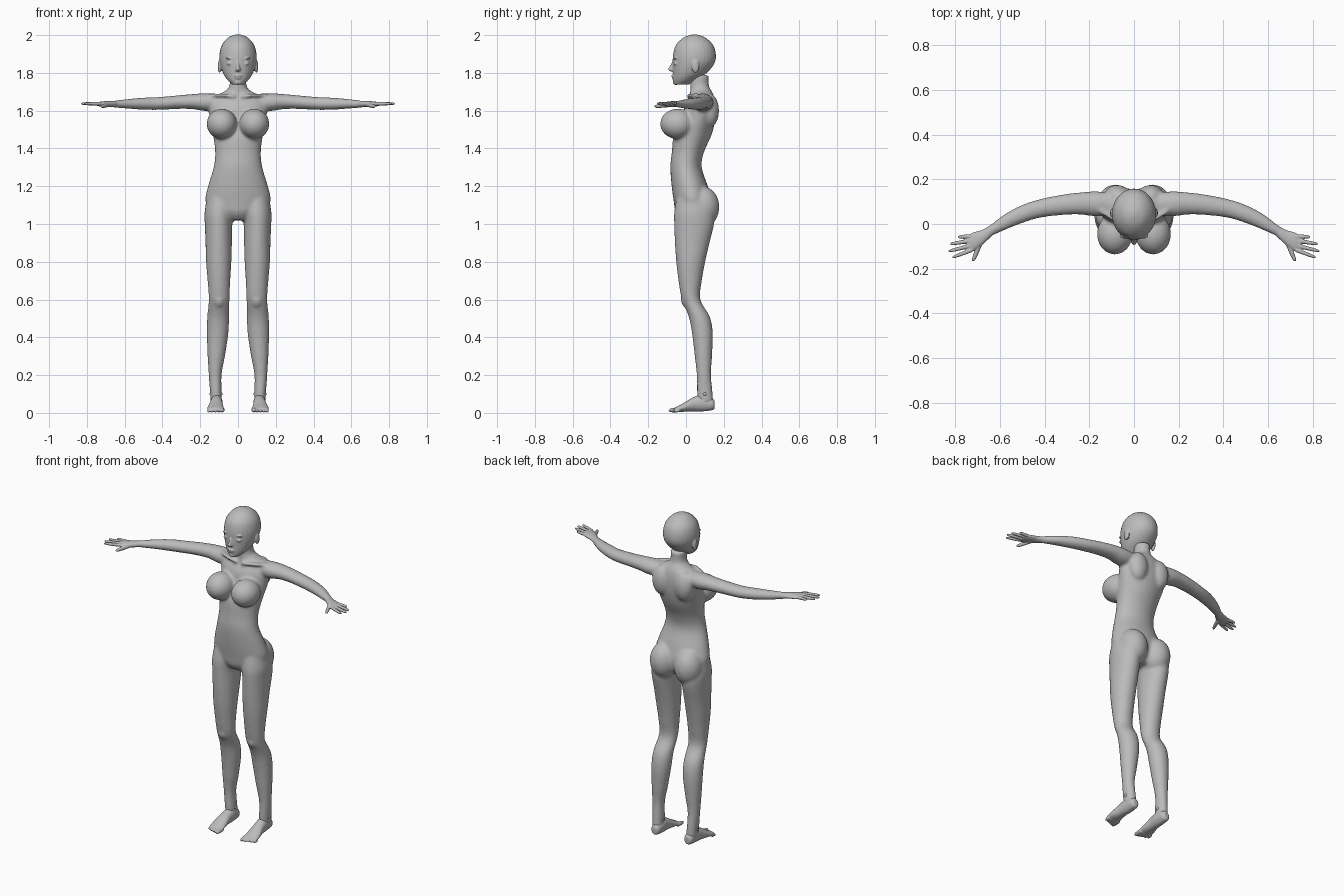
import bpy
import bmesh
import math
from mathutils import Matrix, Vector

cube = bpy.data.objects.get("Cube")
if cube:
    bpy.data.objects.remove(cube, do_unlink=True)

SIDES = 28
STEPS = 4

grey = bpy.data.materials.new("plain_grey")
grey.use_nodes = True
colour = (.5, .5, .5, 1)
grey.diffuse_color = colour
shader = grey.node_tree.nodes["Principled BSDF"]
shader.inputs["Base Color"].default_value = colour
shader.inputs["Roughness"].default_value = .7


def spline(rings):
    """Smoothly interpolate ring parameters (Catmull-Rom)."""
    points = [Vector(ring) for ring in rings]
    points = [points[0]] + points + [points[-1]]
    result = []
    for before, start, end, after in zip(points, points[1:], points[2:], points[3:]):
        for step in range(STEPS):
            t = step / STEPS
            slope_in = (end - before) / 2
            slope_out = (after - start) / 2
            rise = t * t * (3 - 2 * t)
            result.append(start.lerp(end, rise)
                          + slope_in * t * (1 - t) ** 2
                          - slope_out * t * t * (1 - t))
    return result + [points[-1]]


def loft(bm, axis, rings, side=1):
    """Closed tube of ellipses: position on axis, two centres, two radii."""
    first, second = [i for i in range(3) if i != axis]
    loops = []
    for place, c1, c2, r1, r2 in spline(rings):
        loop = []
        for i in range(SIDES):
            angle = math.tau * i / SIDES
            co = Vector()
            co[axis] = place
            co[first] = c1 + r1 * math.cos(angle)
            co[second] = c2 + r2 * math.sin(angle)
            co.x *= side
            loop.append(bm.verts.new(co))
        loops.append(loop)
    for low, high in zip(loops, loops[1:]):
        for i in range(SIDES):
            j = (i + 1) % SIDES
            bm.faces.new((low[i], low[j], high[j], high[i]))
    bm.faces.new(loops[0])
    bm.faces.new(loops[-1])


def blob(bm, centre, radii, side=1):
    x, y, z = centre
    matrix = Matrix.Translation((x * side, y, z)) @ Matrix.Diagonal((*radii, 1))
    bmesh.ops.create_uvsphere(bm, u_segments=24, v_segments=16, radius=1, matrix=matrix)


def digit(bm, axis, base, tip, radius, side):
    """Tapered finger or toe with a rounded tip."""
    base, tip = Vector(base), Vector(tip)
    others = [i for i in range(3) if i != axis]
    rings = []
    for share, scale in ((0, 1), (.5, .95), (.85, .75), (.96, .5), (1, .1)):
        p = base.lerp(tip, share)
        rings.append((p[axis], p[others[0]], p[others[1]], radius * scale, radius * scale))
    loft(bm, axis, rings, side)


def finish(bm, name, voxel, smoothing):
    """Fuse the overlapping volumes into one smooth skin."""
    bmesh.ops.recalc_face_normals(bm, faces=bm.faces)
    mesh = bpy.data.meshes.new(name)
    bm.to_mesh(mesh)
    bm.free()
    mesh.materials.append(grey)
    obj = bpy.data.objects.new(name, mesh)
    bpy.context.collection.objects.link(obj)
    remesh = obj.modifiers.new("fuse", "REMESH")
    remesh.mode = "VOXEL"
    remesh.voxel_size = voxel
    remesh.use_smooth_shade = True
    smooth = obj.modifiers.new("soften", "SMOOTH")
    smooth.factor = .5
    smooth.iterations = smoothing


# Torso and neck
body = bmesh.new()
loft(body, 2, [
    (1.79, 0, .07, .045, .05), (1.73, 0, .072, .046, .05),
    (1.7, 0, .08, .075, .058), (1.67, 0, .085, .14, .065),
    (1.62, 0, .075, .155, .083), (1.55, 0, .065, .148, .09),
    (1.47, 0, .035, .132, .1), (1.38, 0, .01, .121, .085),
    (1.3, 0, 0, .129, .083), (1.2, 0, .02, .159, .096),
    (1.12, 0, .035, .173, .1), (1.06, 0, .035, .13, .09),
    (1.02, 0, .035, .05, .06)])

for side in (1, -1):
    # Chest, shoulder blades and hips
    blob(body, (.086, -.045, 1.53), (.08, .092, .08), side)
    blob(body, (.075, .125, 1.6), (.06, .05, .09), side)
    blob(body, (.083, .085, 1.09), (.084, .092, .11), side)
    # Collar bones
    loft(body, 0, [(.015, .015, 1.675, .012, .009), (.08, .02, 1.682, .012, .009),
                   (.15, .06, 1.683, .014, .01)], side)
    # Arms
    loft(body, 0, [
        (.09, .09, 1.645, .05, .04), (.17, .09, 1.645, .056, .047),
        (.24, .092, 1.648, .05, .04), (.32, .086, 1.645, .046, .036),
        (.42, .07, 1.638, .042, .034), (.5, .045, 1.637, .041, .032),
        (.58, .008, 1.636, .036, .026), (.65, -.035, 1.635, .026, .019),
        (.675, -.053, 1.635, .028, .015)], side)
    # Legs
    loft(body, 2, [
        (1.14, .09, .04, .075, .09), (1.06, .1, .042, .077, .105),
        (1, .103, .043, .073, .106), (.9, .102, .033, .07, .092),
        (.8, .102, .025, .067, .077), (.7, .101, .022, .06, .062),
        (.6, .1, .027, .055, .049), (.51, .105, .07, .058, .056),
        (.42, .108, .087, .057, .055), (.3, .115, .092, .046, .046),
        (.2, .121, .095, .034, .038), (.1, .117, .1, .031, .042),
        (.05, .115, .105, .03, .04)], side)
    # Knee caps
    blob(body, (.1, -.002, .6), (.03, .025, .04), side)
finish(body, "body", .008, 8)

# Head with face and ears
head = bmesh.new()
loft(head, 2, [
    (2.003, 0, .045, .012, .014), (1.988, 0, .045, .05, .056),
    (1.95, 0, .045, .084, .097), (1.9, 0, .045, .098, .113),
    (1.85, 0, .04, .096, .111), (1.8, 0, .02, .08, .09),
    (1.765, 0, -.005, .058, .064), (1.738, 0, -.025, .03, .04)])
loft(head, 2, [
    (1.86, 0, -.062, .008, .01), (1.83, 0, -.072, .01, .017),
    (1.818, 0, -.074, .014, .021), (1.808, 0, -.07, .011, .012)])
blob(head, (0, -.066, 1.784), (.023, .012, .006))
blob(head, (0, -.063, 1.773), (.02, .013, .007))
blob(head, (0, -.053, 1.75), (.02, .018, .014))
for side in (1, -1):
    blob(head, (.04, -.056, 1.85), (.02, .01, .01), side)
    blob(head, (.04, -.056, 1.877), (.026, .009, .006), side)
    blob(head, (.097, .05, 1.835), (.01, .02, .035), side)
finish(head, "head", .004, 4)

# Hands
hands = bmesh.new()
finger_ends = [
    (-.055, .79, -.058), (-.074, .825, -.09),
    (-.096, .832, -.122), (-.116, .815, -.15)]
for side in (1, -1):
    loft(hands, 0, [
        (.635, -.026, 1.635, .025, .018), (.68, -.06, 1.635, .034, .016),
        (.72, -.08, 1.635, .042, .014), (.748, -.09, 1.635, .035, .009)], side)
    for base_y, tip_x, tip_y in finger_ends:
        digit(hands, 0, (.725, base_y, 1.637), (tip_x, tip_y, 1.637), .0095, side)
    digit(hands, 1, (.685, -.075, 1.632), (.722, -.168, 1.622), .012, side)
finish(hands, "hands", .003, 3)

# Feet
feet = bmesh.new()
for side in (1, -1):
    loft(feet, 1, [
        (.152, .113, .042, .014, .02), (.138, .113, .046, .027, .032),
        (.09, .113, .053, .032, .045), (.04, .115, .046, .034, .038),
        (-.01, .118, .03, .042, .024), (-.045, .118, .02, .044, .015),
        (-.06, .118, .017, .036, .01)], side)
    for toe in range(5):
        x = .084 + toe * .0175
        radius = .013 if toe == 0 else .0095
        digit(feet, 1, (x, -.035, radius + .004), (x, -.092 + toe * .007, radius),
              radius, side)
    # Ankle bones
    blob(feet, (.117, .1, .1), (.036, .018, .018), side)
finish(feet, "feet", .004, 3)
